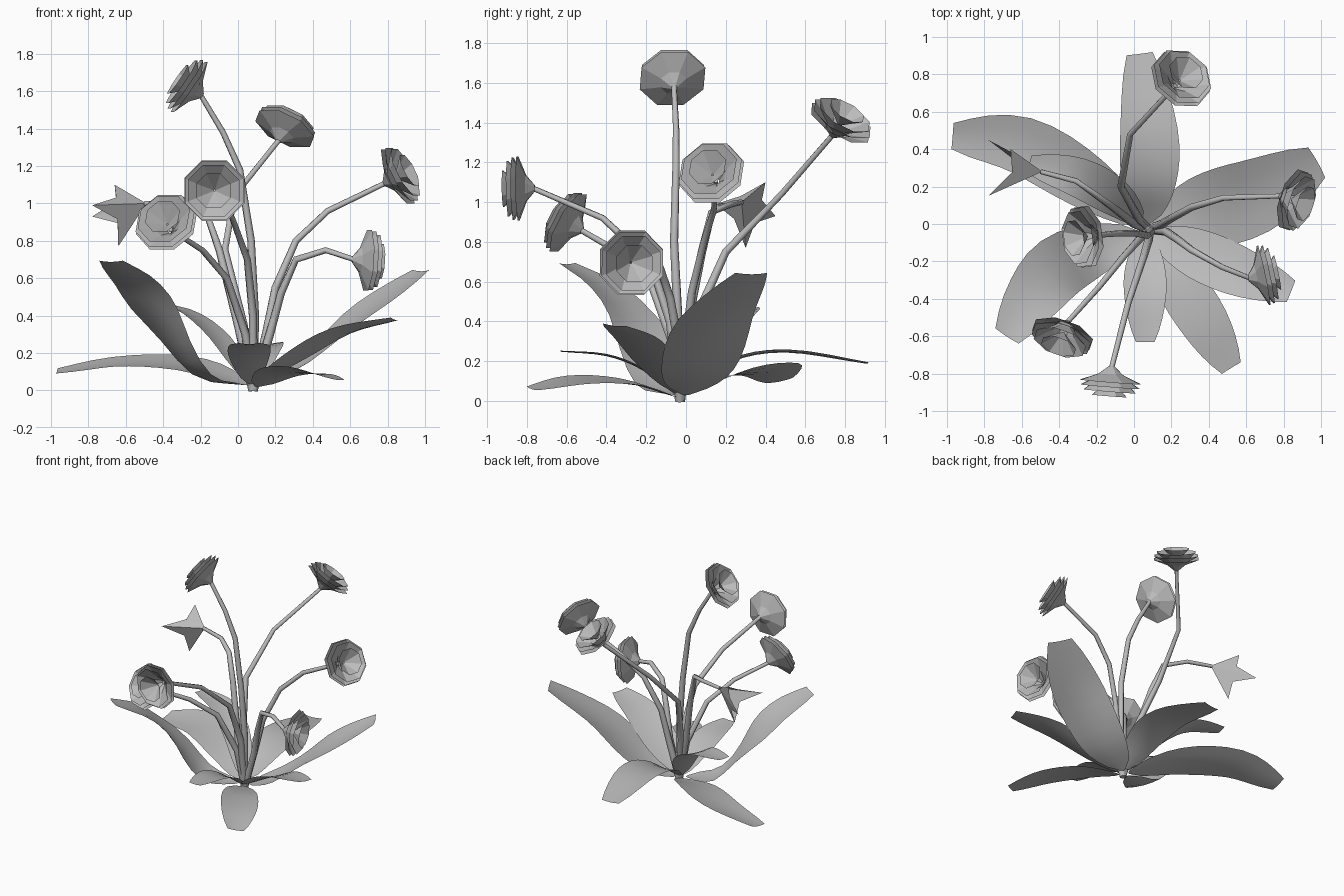
import bpy, bmesh, math
from mathutils import Vector

cube = bpy.data.objects.get("Cube")
if cube:
    bpy.data.objects.remove(cube, do_unlink=True)

grey = bpy.data.materials.new("plain_grey")
grey.use_nodes = True
GREY = (0.5, 0.5, 0.5, 1)
grey.diffuse_color = GREY
grey.node_tree.nodes["Principled BSDF"].inputs["Base Color"].default_value = GREY


def finish(name, bm, smooth):
    mesh = bpy.data.meshes.new(name)
    bm.to_mesh(mesh)
    bm.free()
    mesh.materials.append(grey)
    for face in mesh.polygons:
        face.use_smooth = smooth
    ob = bpy.data.objects.new(name, mesh)
    bpy.context.scene.collection.objects.link(ob)
    return ob


def skin(bm, rows, closed=False):
    """Join successive rows of vertices with quads."""
    for a, b in zip(rows, rows[1:]):
        n = len(a)
        for i in range(n if closed else n - 1):
            j = (i + 1) % n
            bm.faces.new((a[i], a[j], b[j], b[i]))


def axes(direction):
    d = Vector(direction).normalized()
    side = d.cross(Vector((0, 0, 1))).normalized()
    return d, side, side.cross(d)


def ring(bm, centre, side, up, radius, sides):
    angles = [math.tau * (i + 0.5) / sides for i in range(sides)]
    return [bm.verts.new(centre + radius * (side * math.cos(a) + up * math.sin(a)))
            for a in angles]


def spline(points, t):
    """Smooth path through the points, t from 0 to 1."""
    p = [Vector(q) for q in points]
    p = [2 * p[0] - p[1]] + p + [2 * p[-1] - p[-2]]
    f = t * (len(points) - 1)
    i = min(int(f), len(points) - 2)
    f -= i
    a, b, c, d = p[i:i + 4]
    return b + f * ((c - a) + f * ((2 * a - 5 * b + 4 * c - d) + f * (3 * (b - c) + d - a))) / 2


def leaf(name, width, tilt, points, steps=12):
    bm = bmesh.new()
    rows = []
    for k in range(steps + 1):
        t = k / steps
        centre = spline(points, t)
        along = spline(points, min(1, t + 0.05)) - spline(points, max(0, t - 0.05))
        d, side, up = axes(along)
        # narrow foot, broad middle and a rounded blunt tip
        half = width / 2 * (0.08 + 0.92 * math.sin(math.pi * t * 0.93) ** 0.62)
        rows.append([bm.verts.new(centre + half * (side * s + up * (tilt * s + 0.1 * (s * s - 0.4))))
                     for s in (-1, -0.5, 0, 0.5, 1)])
    skin(bm, rows)
    finish(name, bm, True)


def stem(name, points):
    bm = bmesh.new()
    pts = [Vector(p) for p in points]
    reference = Vector((0.3, 1, 0.1))  # keeps the tube from twisting
    rows = []
    for k, p in enumerate(pts):
        d = (pts[min(k + 1, len(pts) - 1)] - pts[max(k - 1, 0)]).normalized()
        side = (reference - d * d.dot(reference)).normalized()
        rows.append(ring(bm, p, side, side.cross(d), 0.026 - 0.012 * k / (len(pts) - 1), 6))
    skin(bm, rows, True)
    bm.faces.new(rows[0])
    bm.faces.new(rows[-1])
    bmesh.ops.recalc_face_normals(bm, faces=bm.faces)
    ob = finish(name, bm, True)
    bpy.context.view_layer.objects.active = ob
    ob.select_set(True)
    bpy.ops.object.shade_smooth_by_angle(angle=math.radians(65))
    ob.select_set(False)


def blossom(name, foot, direction):
    """Stacked octagonal petal whorls around a hollow heart."""
    foot = Vector(foot)
    d, side, up = axes(direction)
    bm = bmesh.new()
    whorls = [((0.016, -0.01), (0.07, h * 0.45), (r, h))
              for r, h in ((0.175, 0.075), (0.17, 0.1), (0.15, 0.125))]
    whorls.append(((0.005, 0.06), (0.1, 0.15)))
    for profile in whorls:
        skin(bm, [ring(bm, foot + d * h, side, up, r, 8) for r, h in profile], True)
    finish(name, bm, False)


# Leaves: width, sideways tilt, then centre line from foot to tip
LEAVES = {
    "back_leaf": (0.32, 0, (0.07, 0, 0.05), (0.08, 0.22, 0.2), (0.08, 0.5, 0.25), (0.03, 0.91, 0.19)),
    "long_side_leaf": (0.32, 0.2, (0.05, 0, 0.03), (-0.25, 0.22, 0.13), (-0.6, 0.42, 0.15), (-0.97, 0.47, 0.1)),
    "inner_side_leaf": (0.22, 0, (0.05, 0, 0.05), (-0.1, 0.14, 0.28), (-0.3, 0.25, 0.43), (-0.56, 0.32, 0.47)),
    "tall_left_leaf": (0.42, 0, (0.1, 0, 0.03), (0.35, 0.06, 0.15), (0.65, 0.15, 0.4), (0.98, 0.33, 0.64)),
    "tall_right_leaf": (0.34, 0, (0.03, -0.05, 0.03), (-0.2, -0.13, 0.08), (-0.4, -0.23, 0.35),
                        (-0.54, -0.39, 0.56), (-0.68, -0.6, 0.69)),
    "front_leaf": (0.23, 0, (0.07, -0.05, 0.03), (0.06, -0.22, 0.16), (0.06, -0.4, 0.23), (0.06, -0.63, 0.25)),
    "low_front_leaf": (0.27, 0.15, (0.1, -0.05, 0.02), (0.22, -0.28, 0.09), (0.38, -0.53, 0.1), (0.52, -0.77, 0.06)),
    "broad_front_leaf": (0.28, 0.1, (0.1, -0.05, 0.04), (0.3, -0.14, 0.17), (0.55, -0.25, 0.31), (0.84, -0.36, 0.38)),
}
for name, (width, tilt, *points) in LEAVES.items():
    leaf(name, width, tilt, points)

# Stems: points above the shared root
STEMS = {
    "back": ((0.03, 0.02, 0.35), (-0.07, 0.2, 0.75), (-0.02, 0.48, 1.04), (0.22, 0.74, 1.34)),
    "left": ((0.15, 0, 0.3), (0.2, 0.03, 0.55), (0.31, 0.09, 0.8), (0.48, 0.14, 0.96), (0.79, 0.15, 1.11)),
    "low_left": ((0.17, -0.04, 0.3), (0.23, -0.08, 0.52), (0.31, -0.14, 0.7), (0.47, -0.23, 0.75), (0.62, -0.29, 0.7)),
    "front": ((0.08, -0.08, 0.4), (0.05, -0.18, 0.7), (-0.03, -0.42, 0.92), (-0.12, -0.77, 1.07)),
    "low_front": ((0.04, -0.07, 0.3), (-0.06, -0.18, 0.6), (-0.19, -0.34, 0.75), (-0.36, -0.53, 0.86)),
    "top": ((0.09, -0.04, 0.4), (0.07, -0.06, 0.8), (0.01, -0.05, 1.18), (-0.08, -0.05, 1.38), (-0.2, -0.06, 1.58)),
    "right": ((0, 0, 0.35), (-0.1, 0.08, 0.75), (-0.17, 0.13, 0.95), (-0.31, 0.23, 0.99), (-0.5, 0.28, 1)),
}
# Way each blossom faces
FACING = {
    "back": (0.4, 0.47, 0.8), "left": (0.85, -0.28, 0.45), "low_left": (0.96, 0.2, -0.06),
    "front": (-0.08, -1, -0.02), "low_front": (-0.28, -0.8, 0.45), "top": (-0.8, -0.1, 0.55),
}
for name, points in STEMS.items():
    stem(name + "_stem", [(0.08, -0.03, 0)] + list(points))
    if name in FACING:
        blossom(name + "_blossom", points[-1], FACING[name])

# Young bud: four pointed petals with notches between
bm = bmesh.new()
heart = bm.verts.new((-0.49, 0.28, 1))
tips = [Vector(p) for p in ((-0.66, 0.4, 1.1), (-0.78, 0.15, 0.99), (-0.64, 0.3, 0.77), (-0.78, 0.45, 0.93))]
rim = []
for a, b in zip(tips, tips[1:] + tips[:1]):
    notch = ((a + b) / 2).lerp(heart.co, 0.3)
    rim += [bm.verts.new(a), bm.verts.new(notch)]
for i, v in enumerate(rim):
    bm.faces.new((heart, v, rim[(i + 1) % len(rim)]))
finish("young_bud", bm, False)
